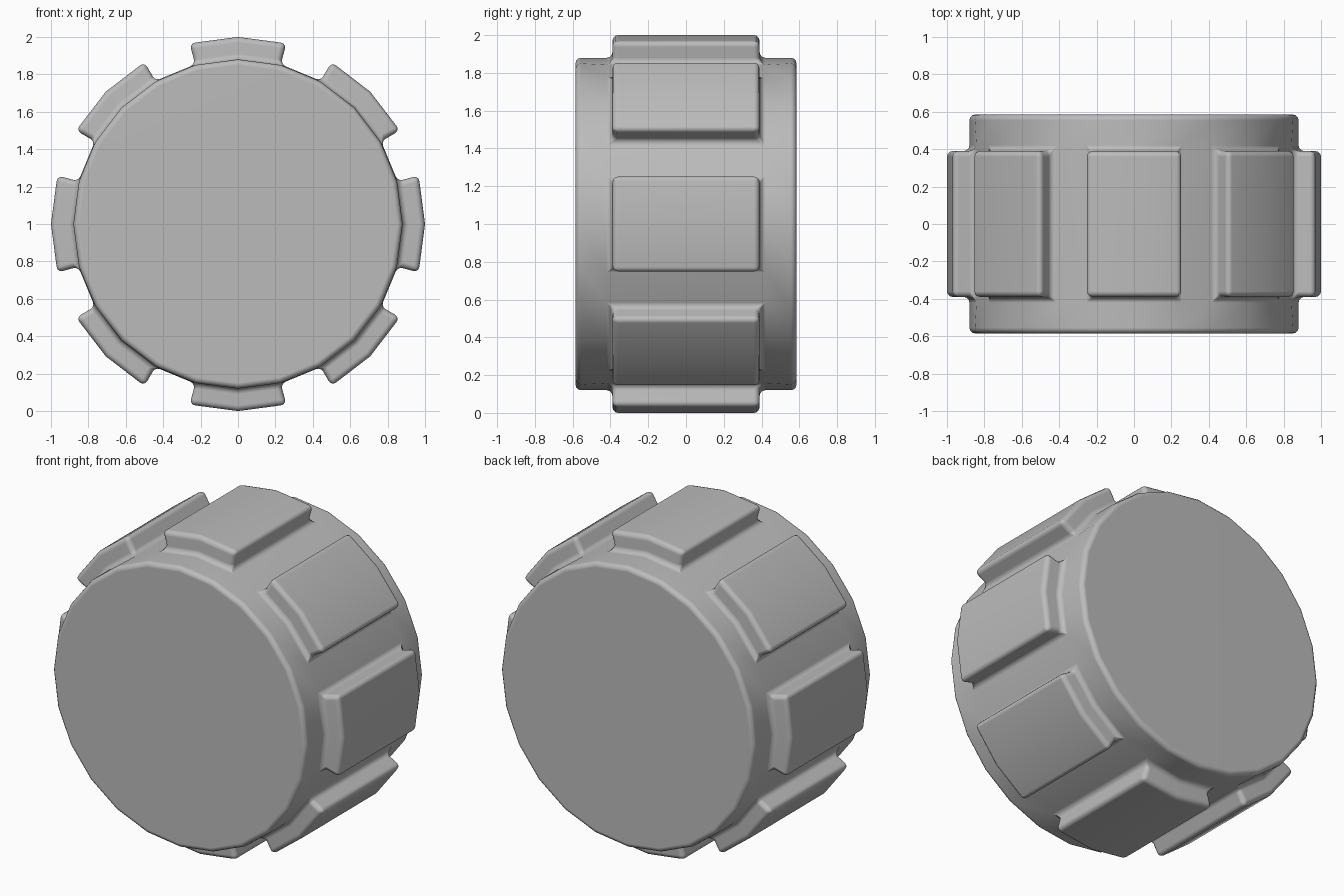
import bpy, bmesh, math
from mathutils import Vector

cube = bpy.data.objects.get("Cube")
if cube:
    bpy.data.objects.remove(cube, do_unlink=True)

SIDES = 24
BODY_R, PAD_R = 0.88, 1.0
RINGS = (-0.585, -0.39, 0.39, 0.585)

grey = bpy.data.materials.new("plain grey")
grey.use_nodes = True
color = (0.5, 0.5, 0.5, 1)
grey.diffuse_color = color
grey.node_tree.nodes["Principled BSDF"].inputs["Base Color"].default_value = color

# Drum: rings of vertices along y, skinned and capped
bm = bmesh.new()
rings = []
for y in RINGS:
    angles = [math.tau * i / SIDES for i in range(SIDES)]
    rings.append([bm.verts.new((BODY_R * math.sin(a), y, BODY_R * math.cos(a)))
                  for a in angles])
pad_faces = []
for r in range(len(RINGS) - 1):
    for i in range(SIDES):
        j = (i + 1) % SIDES
        face = bm.faces.new((rings[r][i], rings[r][j], rings[r + 1][j], rings[r + 1][i]))
        # Pads cover two of every three middle panels
        if r == 1 and i % 3 != 1:
            pad_faces.append(face)
bm.faces.new(rings[0])
bm.faces.new(rings[-1])
bmesh.ops.recalc_face_normals(bm, faces=bm.faces)

# Raised tread pads: pushed straight out from the axle
result = bmesh.ops.extrude_face_region(bm, geom=pad_faces)
bmesh.ops.delete(bm, geom=[f for f in pad_faces if f.is_valid], context="FACES_ONLY")
for v in result["geom"]:
    if isinstance(v, bmesh.types.BMVert):
        radial = Vector((v.co.x, 0, v.co.z)) * (PAD_R / BODY_R)
        v.co = Vector((radial.x, v.co.y, radial.z))
bmesh.ops.recalc_face_normals(bm, faces=bm.faces)

# Rounded rims, pad edges and pad roots
bmesh.ops.bevel(bm, geom=[e for e in bm.edges if e.calc_face_angle(0) > math.radians(40)],
                offset=0.03, offset_type="OFFSET", segments=3, profile=0.5,
                affect="EDGES", clamp_overlap=True)

# Stand on the ground
bmesh.ops.translate(bm, verts=bm.verts, vec=(0, 0, 1))
mesh = bpy.data.meshes.new("tread_wheel")
bm.to_mesh(mesh)
bm.free()
mesh.materials.append(grey)
wheel = bpy.data.objects.new("tread_wheel", mesh)
bpy.context.collection.objects.link(wheel)
bpy.context.view_layer.objects.active = wheel
wheel.select_set(True)
bpy.ops.object.shade_smooth()
weighted = wheel.modifiers.new("weighted_normals", "WEIGHTED_NORMAL")
weighted.keep_sharp = True
